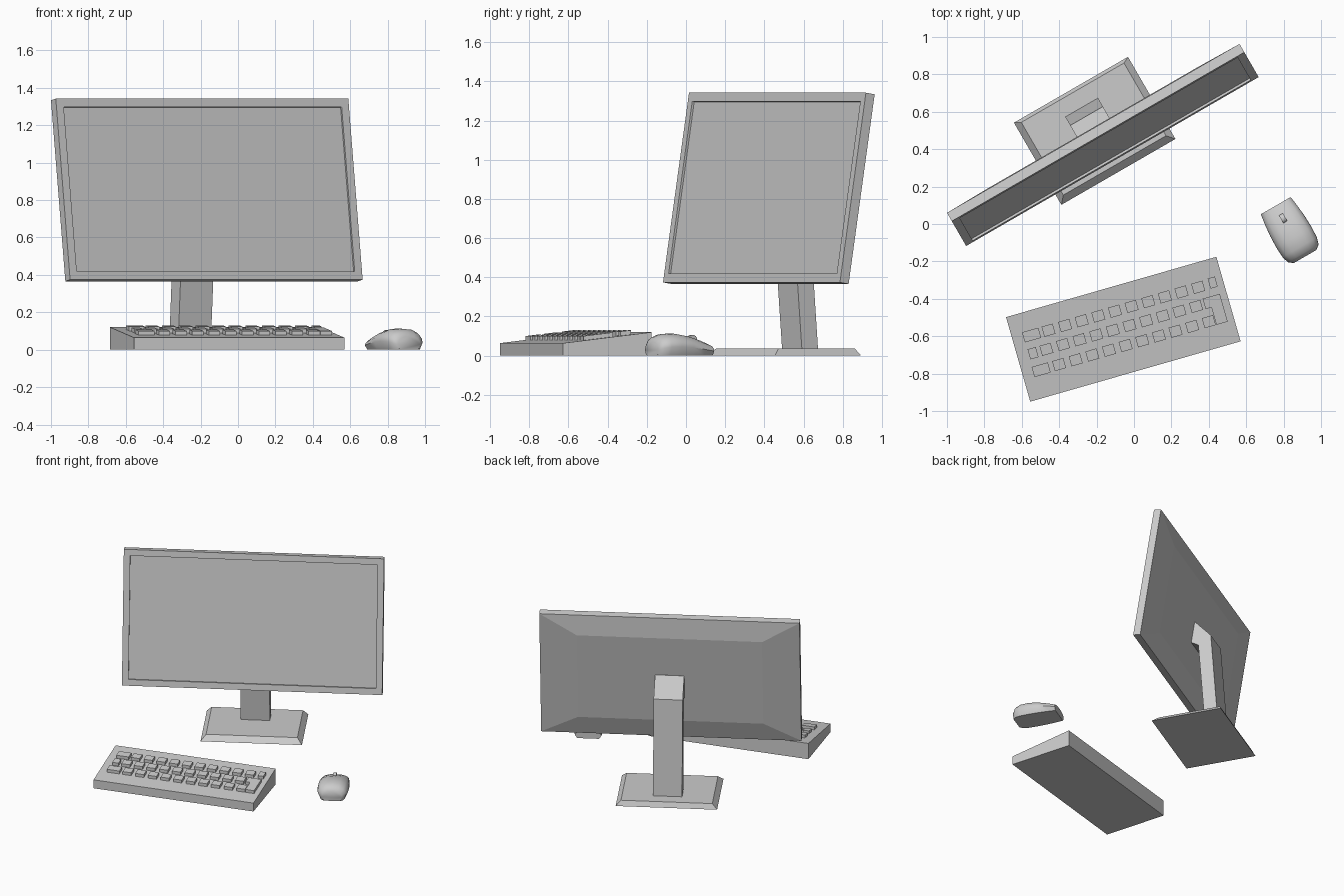
import bpy, bmesh, math
from mathutils import Matrix, Vector

if "Cube" in bpy.data.objects:
    bpy.data.objects.remove(bpy.data.objects["Cube"])

R30 = Matrix.Rotation(math.radians(30), 4, 'Z')   # monitor and mouse heading
R16 = Matrix.Rotation(math.radians(16), 4, 'Z')   # keyboard heading


def add_loft(bm, rings):
    """Skin a list of equal-length closed rings and cap both ends."""
    vs = [[bm.verts.new(p) for p in r] for r in rings]
    n = len(rings[0])
    for a, b in zip(vs, vs[1:]):
        for i in range(n):
            j = (i + 1) % n
            bm.faces.new((a[i], a[j], b[j], b[i]))
    bm.faces.new(vs[0][::-1])
    bm.faces.new(vs[-1])


def make(name, lofts, matrix, smooth=None):
    bm = bmesh.new()
    for rings in lofts:
        add_loft(bm, rings)
    bmesh.ops.recalc_face_normals(bm, faces=bm.faces)
    me = bpy.data.meshes.new(name)
    bm.to_mesh(me)
    bm.free()
    ob = bpy.data.objects.new(name, me)
    ob.matrix_world = matrix
    bpy.context.collection.objects.link(ob)
    if smooth:
        bpy.context.view_layer.objects.active = ob
        ob.select_set(True)
        bpy.ops.object.shade_smooth_by_angle(angle=math.radians(smooth))
        ob.select_set(False)
    return ob


def prism(profile, x0, x1):
    """Side profile (y, z) swept along x."""
    return [[(x, y, z) for y, z in profile] for x in (x0, x1)]


def rect_xy(x0, x1, y0, y1, z):
    return [(x0, y0, z), (x1, y0, z), (x1, y1, z), (x0, y1, z)]


# Monitor: recessed screen, bezel, casing and shallow tapered back
W, H = 0.903, 0.98


def panel(ix, iz, y):
    return [(-W + ix, y, iz), (W - ix, y, iz), (W - ix, y, H - iz), (-W + ix, y, H - iz)]


tilt = R30 @ Matrix.Translation((0.067, 0.347, 0.374)) @ Matrix.Rotation(math.radians(-9), 4, 'X')
make("monitor_screen", [[panel(.045, .045, .012), panel(.045, .045, 0), panel(0, 0, 0),
                         panel(0, 0, .052), panel(.26, .15, .08)]], tilt)

# Stand: bevelled foot and bent neck
make("stand_base", [[rect_xy(-.285, .419, .283, .79, 0),
                     rect_xy(-.25, .384, .323, .772, .037)]], R30)
neck = [(.68, .03), (.627, .75), (.51, .88), (.45, .88), (.45, .74), (.535, .69), (.585, .03)]
make("stand_neck", [prism(neck, -.032, .17)], R30)

# Keyboard wedge
KF, KB, ZF, ZB = -.76, -.29, .064, .12
make("keyboard_body", [prism([(KF, 0), (KB, 0), (KB, ZB), (KF, ZF)], -.795, .375)], R16)


def slope(y):
    return ZF + (ZB - ZF) * (y - KF) / (KB - KF)


def lift(outline):
    """Key block standing on the sloped keyboard top."""
    return [[(x, y, slope(y) + dz) for x, y in outline] for dz in (-.01, .022)]


def key(x, y, w, d=.056):
    return lift([(x - w / 2, y - d / 2), (x + w / 2, y - d / 2),
                 (x + w / 2, y + d / 2), (x - w / 2, y + d / 2)])


# Three rows: (row y, first key x, first width, second key x)
keys = []
for y, x_first, w_first, x_next in ((-.42, -.69, .09, -.596),
                                    (-.515, -.709, .045, -.635),
                                    (-.612, -.692, .09, -.592)):
    keys.append(key(x_first, y, w_first))
    keys += [key(x_next + .0925 * i, y, .062) for i in range(10)]
keys.append(key(.318, -.417, .04))
# L-shaped large key at the right end
keys.append(lift([(.275, -.64), (.338, -.64), (.338, -.485), (.243, -.485), (.243, -.543), (.275, -.543)]))
make("keyboard_keys", keys, R16)

# Mouse: cross-sections (y, half width, height) from nose to tail
half = [(.82, 0), (1, .4), (.95, .62), (.78, .82), (.45, .96)]
section = half + [(0, 1)] + [(-x, z) for x, z in reversed(half)]
stations = [(-.294, .092, .058), (-.35, .1, .08), (-.42, .107, .102), (-.49, .109, .114),
            (-.55, .106, .111), (-.588, .095, .096), (-.608, .07, .07)]
rings = [[(.705 + x * w, y, z * h) for x, z in section] for y, w, h in stations]
make("mouse_body", [rings], R30, 40)

# Mouse wheel
wheel = [(-.374 + .026 * math.cos(a), .08 + .026 * math.sin(a))
         for a in (math.tau * i / 16 for i in range(16))]
make("mouse_wheel", [prism(wheel, .694, .718)], R30, 40)
